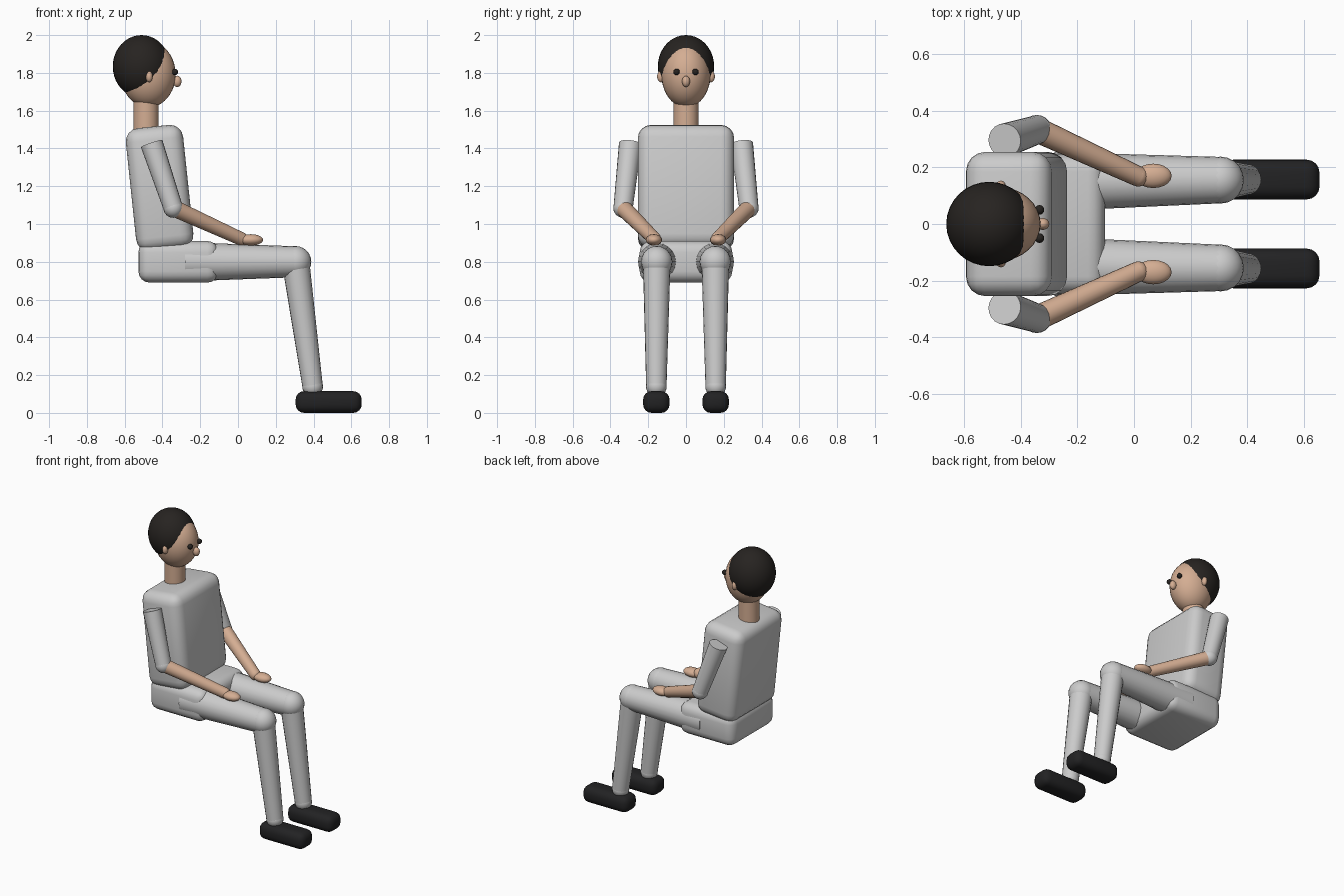
import bpy, math
from mathutils import Vector

if "Cube" in bpy.data.objects:
    bpy.data.objects.remove(bpy.data.objects["Cube"])


def material(name, color):
    m = bpy.data.materials.new(name)
    m.diffuse_color = (*color, 1)
    m.use_nodes = True
    m.node_tree.nodes["Principled BSDF"].inputs["Base Color"].default_value = m.diffuse_color
    return m


SKIN = material("skin", (0.66, 0.42, 0.29))
DARK = material("hair_dark", (0.02, 0.017, 0.015))
SHOE = material("shoe_black", (0.016, 0.016, 0.017))


def finish(name, mat=None):
    ob = bpy.context.object
    ob.name = name
    if mat:
        ob.data.materials.append(mat)
    bpy.ops.object.shade_smooth_by_angle(angle=math.radians(40))
    return ob


def ball(name, loc, radii, mat=None, seg=20, rings=12):
    bpy.ops.mesh.primitive_uv_sphere_add(segments=seg, ring_count=rings, location=loc)
    bpy.context.object.scale = radii
    bpy.ops.object.transform_apply(location=False, rotation=False, scale=True)
    return finish(name, mat)


def limb(name, a, b, r1, r2, mat=None):
    """Tapered cylinder from point a to point b."""
    a, b = Vector(a), Vector(b)
    bpy.ops.mesh.primitive_cone_add(vertices=20, radius1=r1, radius2=r2,
                                    depth=(b - a).length, location=(a + b) / 2)
    bpy.context.object.rotation_euler = (b - a).to_track_quat('Z', 'Y').to_euler()
    return finish(name, mat)


def soft_box(name, loc, size, bevel, mat=None, tilt=0):
    bpy.ops.mesh.primitive_cube_add(size=1, location=loc)
    ob = bpy.context.object
    ob.scale = size
    bpy.ops.object.transform_apply(location=False, rotation=False, scale=True)
    ob.rotation_euler.y = tilt
    mod = ob.modifiers.new("rounding", 'BEVEL')
    mod.width, mod.segments = bevel, 4
    bpy.ops.object.modifier_apply(modifier=mod.name)
    return finish(name, mat)


# Trunk, leaning back slightly
soft_box("torso", (-0.415, 0, 1.19), (0.305, 0.51, 0.655), 0.07, tilt=-0.105)
soft_box("pelvis", (-0.315, 0, 0.80), (0.425, 0.49, 0.22), 0.06)
limb("neck", (-0.487, 0, 1.48), (-0.487, 0, 1.68), 0.067, 0.067, SKIN)

# Head and face
ball("head", (-0.475, 0, 1.792), (0.145, 0.13, 0.175), SKIN, 32, 20)
ball("hair", (-0.511, 0, 1.834), (0.152, 0.149, 0.166), DARK, 32, 20)
ball("nose", (-0.322, 0, 1.755), (0.023, 0.021, 0.03), SKIN)

for side, s in (("right", -1), ("left", 1)):
    ball(side + "_eye", (-0.334, s * 0.05, 1.805), (0.017,) * 3, DARK, 16, 10)
    ball(side + "_ear", (-0.47, s * 0.132, 1.78), (0.018, 0.021, 0.03), SKIN)

    # Arm resting on the thigh
    shoulder = (-0.457, s * 0.295, 1.425)
    elbow = (-0.343, s * 0.333, 1.085)
    wrist = (0.015, s * 0.168, 0.922)
    limb(side + "_upper_arm", shoulder, elbow, 0.06, 0.051)
    ball(side + "_elbow", elbow, (0.052,) * 3)
    limb(side + "_forearm", elbow, wrist, 0.045, 0.036, SKIN)
    ball(side + "_wrist", wrist, (0.036,) * 3, SKIN)
    ball(side + "_hand", (0.068, s * 0.17, 0.916), (0.065, 0.043, 0.03), SKIN)

    # Bent leg and shoe
    hip = (-0.28, s * 0.15, 0.80)
    knee = (0.305, s * 0.155, 0.80)
    ankle = (0.395, s * 0.157, 0.14)
    limb(side + "_thigh", hip, knee, 0.104, 0.082)
    ball(side + "_knee", knee, (0.083,) * 3)
    limb(side + "_shin", knee, ankle, 0.073, 0.054)
    ball(side + "_ankle", ankle, (0.055,) * 3)
    soft_box(side + "_shoe", (0.48, s * 0.157, 0.0575), (0.35, 0.14, 0.115), 0.045, SHOE)
